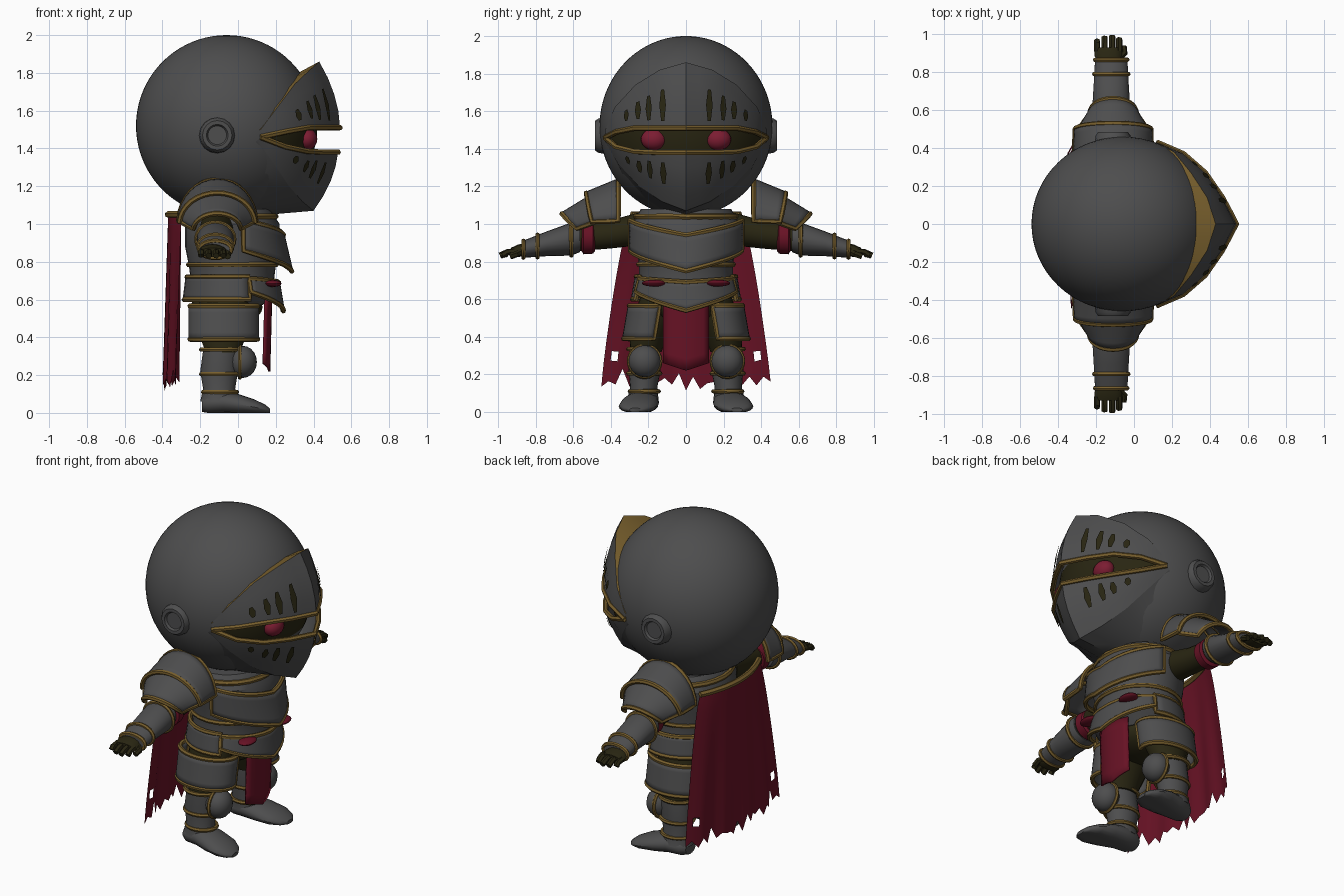
import bpy, bmesh, random
from math import sin, cos, pi
from mathutils import Vector, Matrix

random.seed(4)
if "Cube" in bpy.data.objects:
    bpy.data.objects.remove(bpy.data.objects["Cube"])
made = []


def material(name, rgb):
    m = bpy.data.materials.new(name)
    m.use_nodes = True
    m.diffuse_color = (*rgb, 1)
    m.node_tree.nodes["Principled BSDF"].inputs["Base Color"].default_value = (*rgb, 1)
    return m


STEEL = material("dark_steel", (0.075, 0.075, 0.076))
GOLD = material("old_gold", (0.18, 0.11, 0.025))
DARK = material("dark_cloth", (0.022, 0.019, 0.006))
RED = material("crimson_cloth", (0.135, 0.006, 0.018))
EYE = material("eye_red", (0.2, 0.012, 0.032))


def finish(name, bm, *mats):
    bmesh.ops.recalc_face_normals(bm, faces=bm.faces)
    me = bpy.data.meshes.new(name)
    bm.to_mesh(me)
    bm.free()
    for m in mats:
        me.materials.append(m)
    ob = bpy.data.objects.new(name, me)
    bpy.context.scene.collection.objects.link(ob)
    made.append(ob)
    return ob


def skin(name, rings, mat, closed=True, caps=True, loop=False):
    """Bridge rows of points; closed rows become rings."""
    bm = bmesh.new()
    rows = [[bm.verts.new(p) for p in r] for r in rings]
    n = len(rows[0])
    for a, b in zip(rows, rows[1:] + rows[:1] if loop else rows[1:]):
        for i in range(n if closed else n - 1):
            j = (i + 1) % n
            bm.faces.new((a[i], a[j], b[j], b[i]))
    if closed and caps and not loop:
        bm.faces.new(rows[0])
        bm.faces.new(rows[-1])
    return finish(name, bm, mat)


def loft(name, axis, rings, mat, n=20):
    """Elliptic rings (position, centre a, centre b, radius a, radius b) along an axis."""
    rows = []
    for pos, ca, cb, ra, rb in rings:
        row = []
        for i in range(n):
            p = [ca + ra * cos(2 * pi * i / n), cb + rb * sin(2 * pi * i / n)]
            p.insert("xyz".index(axis), pos)
            p[2] = max(p[2], 0)
            row.append(p)
        rows.append(row)
    return skin(name, rows, mat)


def tube(name, points, r, mat=GOLD, loop=False, n=6):
    pts = [Vector(p) for p in points]
    k, rows, side = len(pts), [], None
    for i, p in enumerate(pts):
        a = pts[i - 1] if i or loop else p
        b = pts[(i + 1) % k] if i < k - 1 or loop else p
        t = (b - a).normalized()
        side = t.orthogonal() if side is None else side - t * side.dot(t)
        side.normalize()
        other = t.cross(side)
        rows.append([p + r * (side * cos(2 * pi * j / n) + other * sin(2 * pi * j / n)) for j in range(n)])
    return skin(name, rows, mat, loop=loop)


def band(name, axis, pos, ca, cb, ra, rb, r=0.013):
    pts = []
    for i in range(24):
        p = [ca + ra * cos(pi * i / 12), cb + rb * sin(pi * i / 12)]
        p.insert("xyz".index(axis), pos)
        pts.append(p)
    return tube(name, pts, r, loop=True)


def ball(name, centre, radii, mat, seg=20):
    bm = bmesh.new()
    bmesh.ops.create_uvsphere(bm, u_segments=seg, v_segments=seg * 5 // 8, radius=1,
                              matrix=Matrix.Translation(centre) @ Matrix.Diagonal((*radii, 1)))
    return finish(name, bm, mat)


def panel(name, f, nu=16, nv=5, mat=STEEL, trim=0.014, thick=0.016):
    """Curved plate from f(u, v) with an optional gold border."""
    g = [[f(i / nu, j / nv) for i in range(nu + 1)] for j in range(nv + 1)]
    ob = skin(name, g, mat, closed=False)
    if thick:
        mod = ob.modifiers.new("Thickness", "SOLIDIFY")
        mod.thickness, mod.offset = thick, 0
    if trim:
        edge = g[0][:-1] + [r[-1] for r in g[:-1]] + g[-1][:0:-1] + [r[0] for r in g[:0:-1]]
        tube(name + "_trim", edge, trim, loop=True)
    return ob


def mix(a, b, t):
    return a + (b - a) * t


# Helmet dome, dark behind the eye slit
head = ball("helmet_dome", (-0.06, 0, 1.52), (0.48, 0.46, 0.48), STEEL, 64)
head.data.materials.append(DARK)
for p in head.data.polygons:
    c = p.center
    if c.x > 0.1 and abs(c.z - 1.45) < min(0.13, 0.5 * (c.x - 0.1)):
        p.material_index = 1

# Visor edges, from the middle ridge to the temple
ledge = [(.30, 0, 1.79), (.27, .14, 1.76), (.20, .26, 1.69), (.13, .36, 1.60), (.09, .42, 1.49)]
brow = [(.43, 0, 1.86), (.385, .14, 1.82), (.30, .27, 1.74), (.21, .38, 1.62), (.12, .43, 1.50)]
slit_top = [(.54, 0, 1.51), (.465, .14, 1.51), (.375, .27, 1.51), (.26, .37, 1.49), (.12, .43, 1.46)]
slit_low = [(.53, 0, 1.38), (.455, .14, 1.38), (.365, .27, 1.385), (.25, .37, 1.41), (.12, .43, 1.46)]
chin = [(.40, 0, 1.07), (.34, .13, 1.12), (.27, .25, 1.20), (.19, .36, 1.32), (.10, .43, 1.44)]
throat = [(.05, 0, 1.04), (.06, .1, 1.06), (.06, .2, 1.11), (.07, .31, 1.19), (.08, .42, 1.42)]


def on_visor(a, b, u, v, bulge=0.025):
    s, u = (1 if u >= 0 else -1), abs(u)
    i = min(int(u), 3)
    ends = [Vector(r[i]).lerp(Vector(r[i + 1]), u - i) for r in (a, b)]
    p = ends[0].lerp(ends[1], v)
    p.x += bulge * 4 * v * (1 - v) * (1 - u / 4)
    return Vector((p.x, s * p.y, p.z))


for name, a, b, mat, bulge in (("visor_brow_band", ledge, brow, GOLD, 0), ("upper_visor", brow, slit_top, STEEL, .025),
                               ("lower_visor", slit_low, chin, STEEL, .025), ("chin_guard", chin, throat, STEEL, 0)):
    panel(name, lambda u, v: on_visor(a, b, 8 * u - 4, v, bulge), 16, 4, mat, trim=0, thick=0)
for name, row in (("slit_upper_trim", slit_top), ("slit_lower_trim", slit_low)):
    tube(name, [on_visor(row, row, i / 2 - 4, 0, 0) for i in range(17)], 0.015)

for s, side in ((1, "left"), (-1, "right")):
    # Breathing slots
    for part, a, b, spans in (("upper", brow, slit_top, ((.35, .88), (.38, .85), (.42, .8), (.45, .75))),
                              ("lower", slit_low, chin, ((.2, .62), (.2, .6), (.25, .55), (.25, .5)))):
        for k, (v0, v1) in enumerate(spans):
            u = (0.84, 1.4, 1.84, 2.4)[k]
            bm = bmesh.new()
            shape = ((-.05, v0), (.07, v0), (.13, (v0 + v1) / 2), (.06, v1), (-.06, v1), (-.12, (v0 + v1) / 2))
            bm.faces.new([bm.verts.new(on_visor(a, b, s * (u + du), v) + Vector((.009, s * .006, 0))) for du, v in shape])
            finish(f"{side}_{part}_visor_slot_{k + 1}", bm, DARK)
    ball(f"{side}_eye", (0.365, s * 0.17, 1.45), (0.055, 0.07, 0.058), EYE)
    loft(f"{side}_helmet_hinge", "y", [(s * y, -.11, 1.47, r, r) for y, r in
         ((.40, .10), (.465, .092), (.485, .078), (.485, .058), (.472, .05))], STEEL, 16)

# Torso
loft("torso", "z", [(z, -.03, 0, a, b) for z, a, b in ((.57, .16, .19), (.64, .23, .26), (.70, .22, .25), (.78, .23, .25),
     (.88, .25, .265), (1.0, .25, .285), (1.08, .2, .24))], STEEL, 32)
ball("hips", (-.06, 0, .56), (.19, .2, .1), DARK)
band("waist_band", "z", .785, -.03, 0, .232, .252, .014)
band("collar_band", "z", 1.04, -.03, 0, .23, .265, .016)


def breast(u, v):
    t = 2 * u - 1
    m = 1 - abs(t)
    z = mix(1.02 - .08 * m, .86 - .11 * m, v)
    return (-.03 + (.27 + .045 * v * m) * cos(1.35 * t), .305 * sin(1.35 * t), z)


def fauld(u, v):
    t = 2 * u - 1
    z = mix(.71 - .02 * (1 - abs(t)), .64 - .1 * (1 - abs(t)), v)
    return (-.03 + (.245 + .025 * v) * cos(1.2 * t), (.265 + .02 * v) * sin(1.2 * t), z)


def rear_fauld(u, v):
    a = mix(1.2, 2 * pi - 1.2, u)
    return (-.03 + (.24 + .015 * v) * cos(a), (.265 + .02 * v) * sin(a), mix(.72, .6, v))


panel("breastplate", breast, 20)
panel("front_fauld", fauld, 20)
panel("rear_fauld", rear_fauld, 20)
panel("tabard", lambda u, v: (.175 - .03 * (2 * u - 1) ** 2 - .01 * v, .12 * (2 * u - 1),
                              mix(.6, .22 + .04 * abs(2 * u - 1), v)), 8, 6, RED, 0, .012)

# Cape with ragged hem and two holes
hem = [.11 + .07 * (i % 2) * random.random() + .05 * random.random() + .02 * abs(i / 12 - 1) for i in range(25)]


def cape(u, v):
    t = 2 * u - 1
    x = -.37 + .07 * t * t - .02 * v + .01 * sin(14 * t) * v
    return (x, t * (.29 + .16 * v ** .7), mix(1.05, mix(.18, hem[round(u * 24)], v ** 12), v))


cloth = panel("cape", cape, 24, 18, RED, 0, 0)
tube("cape_trim", [cape(i / 24, 0) for i in range(25)], 0.018)
bm = bmesh.new()
bm.from_mesh(cloth.data)
torn = [min(bm.faces, key=lambda f: (f.calc_center_median().yz - Vector((s * .38, .28))).length) for s in (1, -1)]
bmesh.ops.delete(bm, geom=torn, context="FACES")
bm.to_mesh(cloth.data)
bm.free()

for s, side in ((1, "left"), (-1, "right")):
    ball(f"{side}_waist_sash", (.185, s * .17, .685), (.045, .065, .018), RED)

    # Shoulder plates
    def upper_lame(u, v):
        t = 2 * u - 1
        return (-.11 + mix(.205, .2, v) * sin(1.5 * t), s * (mix(.36, .53, v) - .03 * v * t * t),
                1.0 + mix(.235, .165, v) * cos(1.5 * t))

    def lower_lame(u, v):
        t = 2 * u - 1
        return (-.11 + mix(.195, .125, v) * sin(1.5 * t), s * (mix(.48, .66, v) - .08 * v * t * t),
                mix(1.0, .97, v) + mix(.165, .085, v) * cos(1.5 * t))

    panel(f"{side}_upper_pauldron", upper_lame)
    panel(f"{side}_lower_pauldron", lower_lame)

    # Arm
    loft(f"{side}_upper_arm", "y", [(s * y, -.11, z, r, r) for y, z, r in
         ((.22, .98, .09), (.4, .945, .075), (.58, .925, .07))], DARK)
    loft(f"{side}_arm_band", "y", [(s * y, -.11, .925, r, r) for y, r in ((.485, .07), (.495, .083), (.545, .086), (.555, .07))], RED)
    loft(f"{side}_vambrace", "y", [(s * y, -.12, z, a, b) for y, z, a, b in ((.565, .93, .09, .08), (.61, .92, .1, .088),
         (.74, .895, .092, .066), (.87, .865, .085, .045))], STEEL)
    for y, z, a, b in ((.61, .92, .1, .088), (.79, .883, .09, .06), (.865, .866, .085, .045)):
        band(f"{side}_vambrace_band", "y", s * y, -.12, z, a, b, .012)
    loft(f"{side}_palm", "y", [(s * y, -.135, z, a, b) for y, z, a, b in ((.85, .865, .06, .03), (.89, .858, .074, .034),
         (.93, .85, .07, .024))], DARK, 12)
    for k, (x, y) in enumerate(((-.195, .965), (-.155, .985), (-.115, .99), (-.078, .975))):
        tube(f"{side}_finger_{k + 1}", [(x, s * .91, .855), (x, s * .95, .85), (x, s * y, .832)], .017, DARK)
    tube(f"{side}_thumb", [(-.08, s * .87, .855), (-.05, s * .9, .84), (-.055, s * .935, .828)], .017, DARK)

    # Leg
    loft(f"{side}_thigh", "z", [(.62, -.07, s * .13, .13, .11), (.45, -.08, s * .19, .14, .105),
                               (.32, -.08, s * .215, .09, .085)], DARK)

    def cuisse(u, v):
        a = 1.9 * (2 * u - 1)
        return (-.075 + .18 * sin(a), s * (mix(.18, .21, v) + .122 * cos(a)), mix(.565, .39, v))

    panel(f"{side}_thigh_plate", cuisse, 18)
    loft(f"{side}_greave", "z", [(z, -.09 - .01 * (z < .3), s * y, a, b) for z, y, a, b in ((.33, .22, .095, .08),
         (.22, .22, .1, .085), (.13, .225, .085, .072), (.06, .23, .1, .085))], STEEL)
    for z, a, b in ((.335, .1, .085), (.205, .1, .085), (.11, .09, .077)):
        band(f"{side}_greave_band", "z", z, -.095, s * .222, a, b, .012)
    ball(f"{side}_knee_guard", (.025, s * .22, .27), (.075, .084, .085), STEEL, 16)
    band(f"{side}_knee_trim", "x", .01, s * .22, .27, .084, .084, .011)
    loft(f"{side}_boot", "x", [(x, s * y, z, a, b) for x, y, z, a, b in ((-.19, .225, .045, .05, .04), (-.16, .228, .05, .075, .055),
         (-.08, .232, .055, .088, .06), (0, .245, .045, .1, .055), (.09, .258, .03, .1, .04), (.145, .265, .018, .07, .025),
         (.17, .27, .01, .03, .012))], STEEL)

# Smooth shading with sharp creases kept
bpy.ops.object.select_all(action="DESELECT")
for ob in made:
    ob.select_set(True)
bpy.context.view_layer.objects.active = made[0]
bpy.ops.object.shade_smooth_by_angle(angle=0.6)
